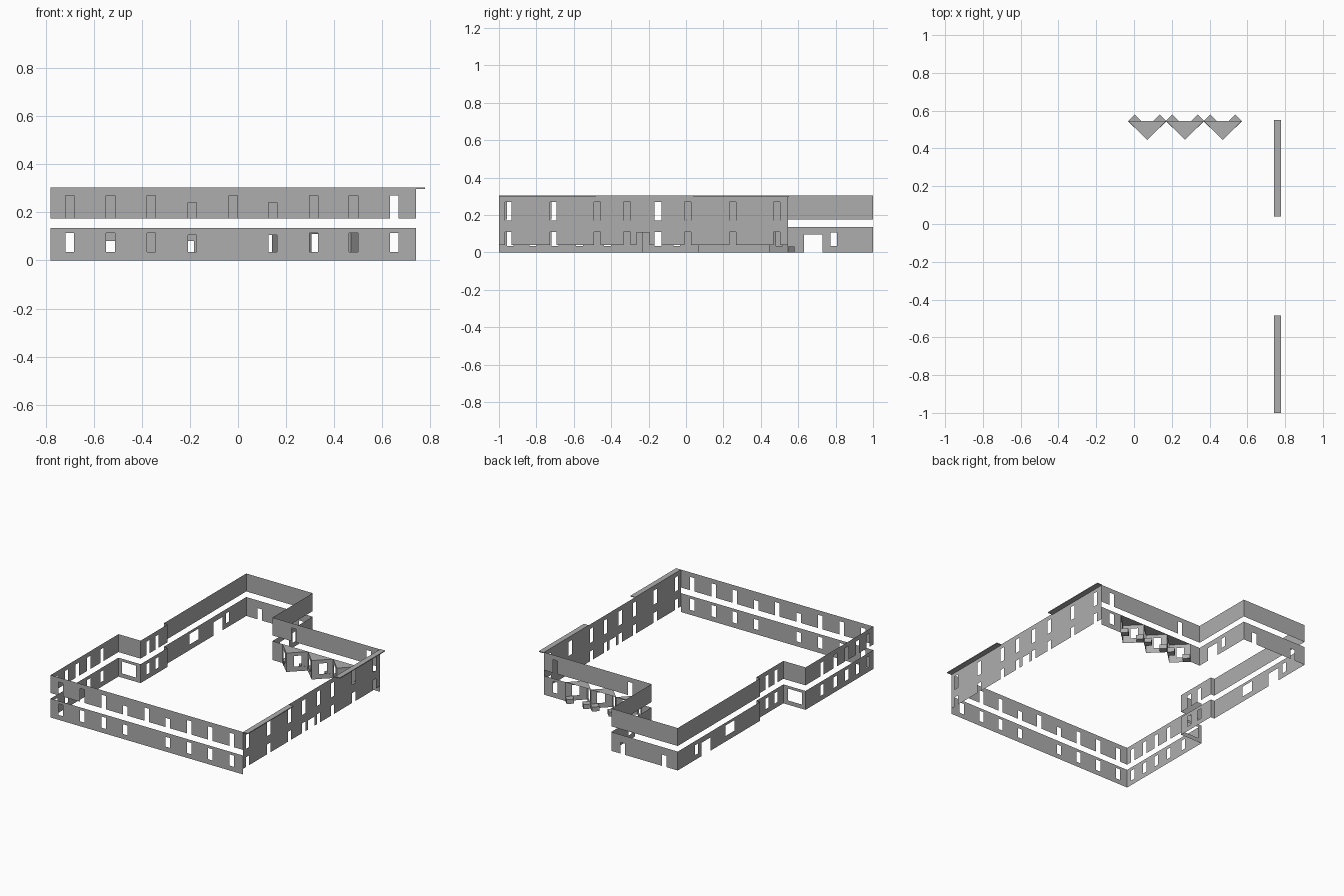
import bpy, bmesh
from mathutils import Vector

if "Cube" in bpy.data.objects:
    bpy.data.objects.remove(bpy.data.objects["Cube"])

grey = bpy.data.materials.new("wall_grey")
grey.diffuse_color = (0.42, 0.42, 0.42, 1)
grey.use_nodes = True
grey.node_tree.nodes["Principled BSDF"].inputs["Base Color"].default_value = grey.diffuse_color


def finish(name, bm):
    bmesh.ops.remove_doubles(bm, verts=bm.verts, dist=1e-5)
    me = bpy.data.meshes.new(name)
    bm.to_mesh(me)
    bm.free()
    me.materials.append(grey)
    ob = bpy.data.objects.new(name, me)
    bpy.context.collection.objects.link(ob)
    return ob


def wall(name, a, b, z0, z1, holes=()):
    """Thin wall from a to b; holes are (start, end, low, high) along the wall."""
    a, b = Vector(a), Vector(b)
    length = (b - a).length
    d = (b - a) / length
    clamp = lambda v, lo, hi: max(lo, min(hi, v))
    us = sorted({0, length} | {clamp(h[i], 0, length) for h in holes for i in (0, 1)})
    zs = sorted({z0, z1} | {clamp(h[i], z0, z1) for h in holes for i in (2, 3)})
    bm = bmesh.new()
    for u, u2 in zip(us, us[1:]):
        for z, z2 in zip(zs, zs[1:]):
            mu, mz = (u + u2) / 2, (z + z2) / 2
            if any(h[0] < mu < h[1] and h[2] < mz < h[3] for h in holes):
                continue
            pts = [(u, z), (u2, z), (u2, z2), (u, z2)]
            bm.faces.new([bm.verts.new((*(a + d * p), q)) for p, q in pts])
    return finish(name, bm)


def row(origin, centres, low, high, w=0.036):
    return [(c - origin - w / 2, c - origin + w / 2, low, high) for c in centres]


def prism(name, pts, z0, z1):
    bm = bmesh.new()
    f = bm.faces.new([bm.verts.new((x, y, z0)) for x, y in pts])
    if z1 > z0:
        r = bmesh.ops.extrude_face_region(bm, geom=[f])
        bmesh.ops.translate(bm, vec=(0, 0, z1 - z0),
                            verts=[v for v in r["geom"] if isinstance(v, bmesh.types.BMVert)])
        bm.faces.ensure_lookup_table()
        bmesh.ops.recalc_face_normals(bm, faces=bm.faces)
    return finish(name, bm)


G, U, T = 0.135, 0.175, 0.303      # lower band top, upper band bottom, roof line
L, R, B = -0.78, 0.74, 0.545       # left, right, main back wall
J, M, W, E = -0.235, -0.605, -0.635, -0.11   # left jog, recess, wing left, wing right

# Front wall, two bands
tall = [-.70, -.53, -.36, -.02, .315, .48, .65]
wall("front_upper", (L, -1), (R, -1), U, T,
     row(L, tall, U, .27) + row(L, [-.19, .145], U, .24))
wall("front_lower", (L, -1), (R, -1), 0, G,
     row(L, [x for x in tall if x != -.02], .035, .115) + row(L, [-.19, .145], .035, .105))

# Right wall, one tall sheet with a side door
ys = [-.95, -.71, -.475, -.315, -.15, .01, .25, .485]
wall("right_wall", (R, -1), (R, B), .04, T,
     row(-1, ys, .17, .27) + row(-1, ys, .04, .11) + row(-1, [-.23], .04, .105, .07))

# Back wall of the main block
wall("back_upper", (E, B), (R, B), U, T, row(E, [.06, .65], U, .27))
wall("back_lower_left", (E, B), (-.03, B), 0, G)
wall("back_lower_right", (.57, B), (R, B), 0, G, row(.57, [.65], .035, .115))

# Rear wing
wing_holes = [(.63, .73, 0, .095), (.772, .808, .035, .105)]
shift = lambda hs, o: [(h[0] - o, h[1] - o, h[2], h[3]) for h in hs]
wall("wing_right_upper", (E, B), (E, 1), U, T)
wall("wing_right_lower", (E, B), (E, 1), 0, G, shift(wing_holes, B))
wall("wing_back_upper", (W, 1), (E, 1), U, T)
wall("wing_back_lower", (W, 1), (E, 1), 0, G, row(W, [-.53, -.2], 0, .08))
wall("wing_left_upper", (W, .07), (W, 1), U, T)
wall("wing_left_lower", (W, .07), (W, 1), 0, G,
     shift(wing_holes + [(.36, .46, .04, .115)], .07))

# Left side with its recess
left_y = [-.94, -.82, -.70, -.57, -.42]
rec_y = [-.15, -.05]
for tag, lo, hi, w0, w1 in (("upper", U, T, U, .27), ("lower", 0, G, .035, .11)):
    wall("left_" + tag, (L, -1), (L, J), lo, hi, row(-1, left_y, w0, w1))
    wall("jog_" + tag, (L, J), (M, J), lo, hi,
         row(L, [-.695], .03, .115, .11) if tag == "lower" else ())
    wall("recess_" + tag, (M, J), (M, .07), lo, hi, row(J, rec_y, w0, w1))
    wall("recess_return_" + tag, (W, .07), (M, .07), lo, hi)

# Three triangular entrance niches with zigzag walls, ceilings and steps
for i, c in enumerate((.07, .27, .47)):
    tip = (c, B - .1)
    for s, tag in ((-1, "left"), (1, "right")):
        wall(f"niche_wall_{tag}_{i}", tip, (c + s * .1, B), 0, G, [(.05, .10, .035, .11)])
        x = c + s * .067
        prism(f"niche_step_{tag}_{i}",
              [(x - .035, B), (x, B - .035), (x + .035, B), (x, B + .035)], 0, .032)
    prism(f"niche_ceiling_{i}", [tip, (c + .1, B), (c - .1, B)], G, G)

# Eaves along the right wall
for tag, y0, y1 in (("front", -1, -.485), ("rear", .04, .55)):
    prism("eave_" + tag, [(R, y0), (.778, y0), (.778, y1), (R, y1)], .297, T)
